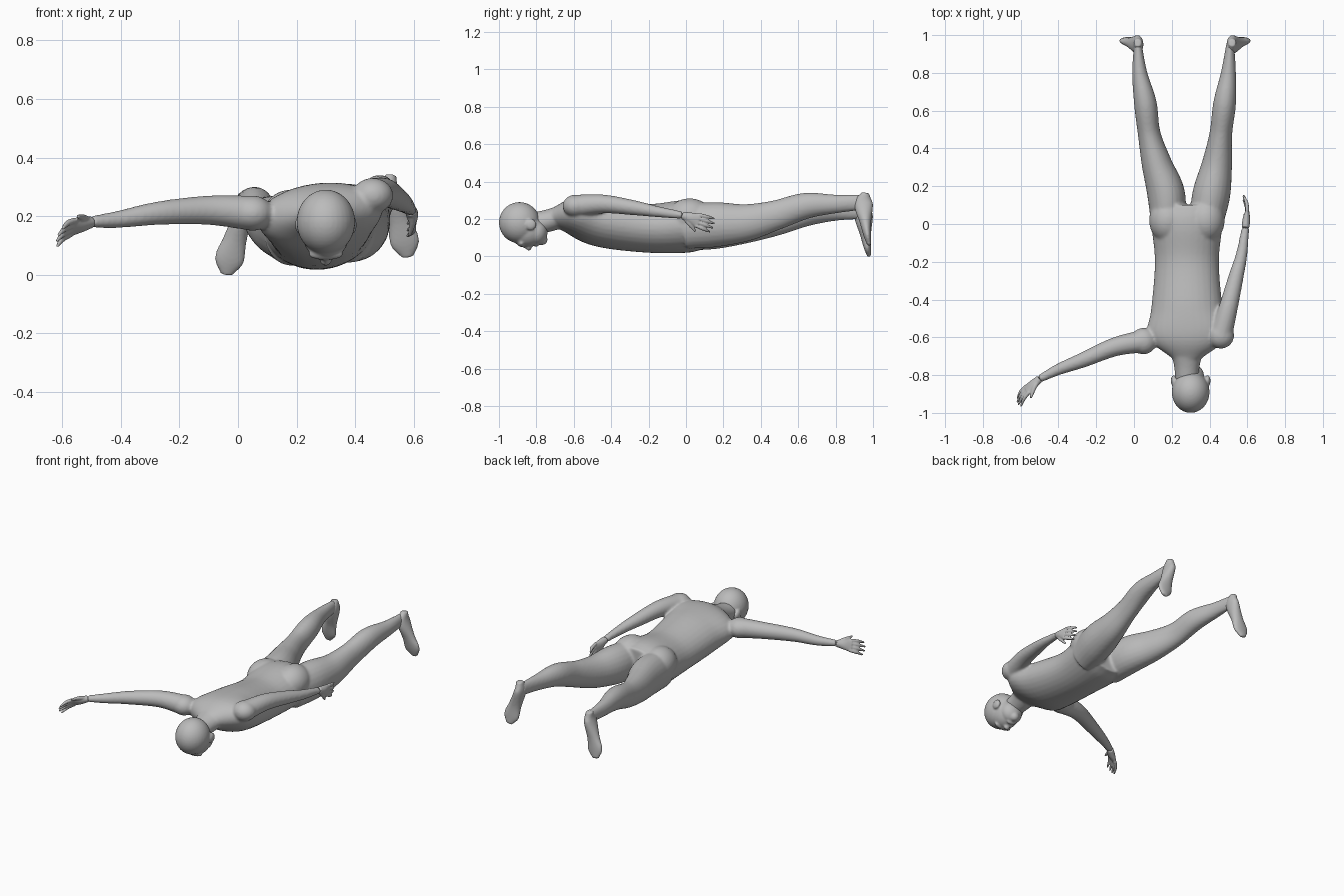
import bpy, bmesh
from math import cos, sin, tau
from mathutils import Vector, Matrix

cube = bpy.data.objects.get("Cube")
if cube:
    bpy.data.objects.remove(cube, do_unlink=True)

colour = (0.5, 0.5, 0.5, 1)
grey = bpy.data.materials.new("plain_grey")
grey.use_nodes = True
grey.diffuse_color = colour
grey.node_tree.nodes["Principled BSDF"].inputs["Base Color"].default_value = colour

UP = Vector((0, 0, 1))
BACK = Vector((0, 1, 0))


def smooth_path(stations, steps=6):
    """Catmull-Rom through (x, y, z, half width, half depth) stations."""
    points = [Vector(station) for station in stations]
    first = points[0] * 2 - points[1]
    last = points[-1] * 2 - points[-2]
    padded = [first] + points + [last]
    path = []
    for before, start, end, after in zip(padded, padded[1:], padded[2:], padded[3:]):
        leave, arrive = (end - before) / 2, (after - start) / 2
        for step in range(steps):
            t = step / steps
            ease = t * t * (3 - 2 * t)
            path.append(start.lerp(end, ease) + leave * t * (1 - t) ** 2
                        - arrive * t * t * (1 - t))
    return path + [points[-1]]


def tube(bm, stations, up=UP, sides=24):
    """Loft elliptical rings along a path; depth is measured towards up."""
    path = smooth_path(stations)
    rings = []
    for index, station in enumerate(path):
        ahead = path[min(index + 1, len(path) - 1)]
        behind = path[max(index - 1, 0)]
        along = Vector((ahead - behind)[:3]).normalized()
        side = along.cross(up).normalized()
        depth = side.cross(along)
        x, y, z, half_width, half_depth = station
        ring = []
        for corner in range(sides):
            angle = tau * corner / sides
            offset = side * half_width * cos(angle) + depth * half_depth * sin(angle)
            ring.append(bm.verts.new(Vector((x, y, z)) + offset))
        rings.append(ring)
    for ring, following in zip(rings, rings[1:]):
        for corner in range(sides):
            bm.faces.new((ring[corner - 1], ring[corner],
                          following[corner], following[corner - 1]))
    bm.faces.new(rings[0])
    bm.faces.new(rings[-1])


def limb(bm, joints, muscle):
    """Tube through joint positions with a shared list of thicknesses."""
    tube(bm, [(*joint, *size) for joint, size in zip(joints, muscle)])


def ball(bm, centre, radii):
    placement = Matrix.Translation(centre) @ Matrix.Diagonal((*radii, 1))
    bmesh.ops.create_uvsphere(bm, u_segments=32, v_segments=20, radius=1, matrix=placement)


def skin(name, bm, voxel, relax=4):
    """Fuse the overlapping volumes into one smooth skin."""
    bmesh.ops.recalc_face_normals(bm, faces=bm.faces)
    mesh = bpy.data.meshes.new(name)
    bm.to_mesh(mesh)
    bm.free()
    mesh.materials.append(grey)
    part = bpy.data.objects.new(name, mesh)
    bpy.context.collection.objects.link(part)
    fuse = part.modifiers.new("fuse", 'REMESH')
    fuse.mode = 'VOXEL'
    fuse.voxel_size = voxel
    fuse.use_smooth_shade = True
    soften = part.modifiers.new("soften", 'SMOOTH')
    soften.factor = 0.5
    soften.iterations = relax


# Torso, rolled so the left shoulder is higher
spine = 0.28
body = bmesh.new()
torso = [(-.71, .21, .08, .05), (-.6, .21, .21, .1), (-.45, .18, .19, .13),
         (-.2, .15, .17, .13), (0, .16, .19, .14), (.1, .16, .19, .12)]
tube(body, [(spine, *station) for station in torso], UP - Vector((.12, 0, 0)), 32)

# Neck, shoulders and buttocks
neck = [(-.64, .22, .1, .06), (-.74, .19, .07, .06), (-.84, .17, .06, .06)]
tube(body, [(spine, *station) for station in neck])
right_shoulder, left_shoulder = (.05, -.62, .21), (.46, -.59, .27)
for shoulder in (right_shoulder, left_shoulder):
    ball(body, shoulder, (.07, .07, .06))
for side in (-1, 1):
    ball(body, (spine + side * .1, .02, .2 + side * .01), (.1, .12, .1))

# Arms: the right one stretched out, the left one trailing beside the hip
arm_muscle = [(.06, .06), (.05, .05), (.04, .04), (.03, .03), (.02, .02)]
right_wrist, left_wrist = (-.5, -.82, .18), (.59, -.02, .22)
limb(body, [right_shoulder, (-.1, -.65, .22), (-.27, -.72, .21), (-.4, -.77, .19),
            right_wrist], arm_muscle)
limb(body, [left_shoulder, (.5, -.44, .28), (.54, -.28, .26), (.57, -.16, .24),
            left_wrist], arm_muscle)

# Legs, with joints evenly spaced from hip to heel
leg_muscle = [(.09, .12), (.1, .12), (.08, .1), (.06, .08), (.06, .07), (.04, .05), (.02, .04)]
for across, height in (((.18, .17, .12, .08, .06, .03, .02),
                        (.15, .16, .17, .19, .23, .24, .24)),
                       ((.38, .41, .44, .46, .48, .5, .51),
                        (.16, .17, .18, .22, .27, .28, .29))):
    limb(body, [(x, .16 * joint, z) for joint, (x, z) in enumerate(zip(across, height))],
         leg_muscle)
skin("body", body, 0.008, 6)

# Feet, toes turned out and pointing down
foot_shape = [(0, .96, .34, .02, .02), (0, .95, .28, .03, .05), (.03, .96, .18, .04, .03),
              (.05, .97, .11, .05, .02), (.06, .98, .06, .02, .01)]
for name, heel, drop, outward in (("left_foot", .52, 0, 1), ("right_foot", .02, .06, -1)):
    foot = bmesh.new()
    tube(foot, [(heel + outward * turn, y, z - drop, width, depth)
                for turn, y, z, width, depth in foot_shape], BACK)
    skin(name, foot, 0.006)


def hand(name, wrist, knuckles, flat, thumb_side):
    """Flat palm, four slightly curled fingers in a fan, and a thumb."""
    bm = bmesh.new()
    wrist, knuckles, flat = Vector(wrist), Vector(knuckles), Vector(flat).normalized()
    middle = wrist.lerp(knuckles, .5)
    reach = (knuckles - wrist).normalized()
    across = reach.cross(flat).normalized()
    curl = flat * -.03

    def finger(root, tip, thick):
        joint = root.lerp(tip, .5) - curl / 4
        tube(bm, [(*root, thick, thick), (*joint, thick, thick),
                  (*tip, thick / 2, thick / 2)], flat, 12)

    tube(bm, [(*wrist, .02, .02), (*middle, .03, .02), (*knuckles, .04, .01)], flat)
    for place in (-1.5, -.5, .5, 1.5):
        root = knuckles + across * place * .02 - reach * .01
        length = .1 - abs(place) * .01
        finger(root, root + reach * length + across * place * .005 + curl, .01)
    finger(wrist, knuckles + across * thumb_side * .06 + curl / 2, .012)
    skin(name, bm, 0.004, 3)


hand("right_hand", right_wrist, (-.57, -.88, .16), (-1, 1, 1), -1)
hand("left_hand", left_wrist, (.6, .07, .19), (1, 0, 0), 1)

# Head: each lump is (y, z) and its radii, centred on the face
face = 0.3
lumps = {
    "skull": (-.89, .18, .1, .11, .11),
    "cheeks": (-.85, .14, .08, .1, .09),
    "jaw": (-.8, .13, .07, .06, .07),
    "chin": (-.77, .09, .03, .03, .03),
    "brow": (-.88, .07, .06, .02, .02),
    "nose_bridge": (-.85, .06, .01, .03, .02),
    "nose_tip": (-.84, .05, .02, .015, .02),
    "lips": (-.8, .06, .03, .01, .01),
}
head = bmesh.new()
for y, z, *radii in lumps.values():
    ball(head, (face, y, z), radii)
for side in (-1, 1):
    ball(head, (face + side * .09, -.83, .17), (.015, .03, .03))
skin("head", head, 0.006)
